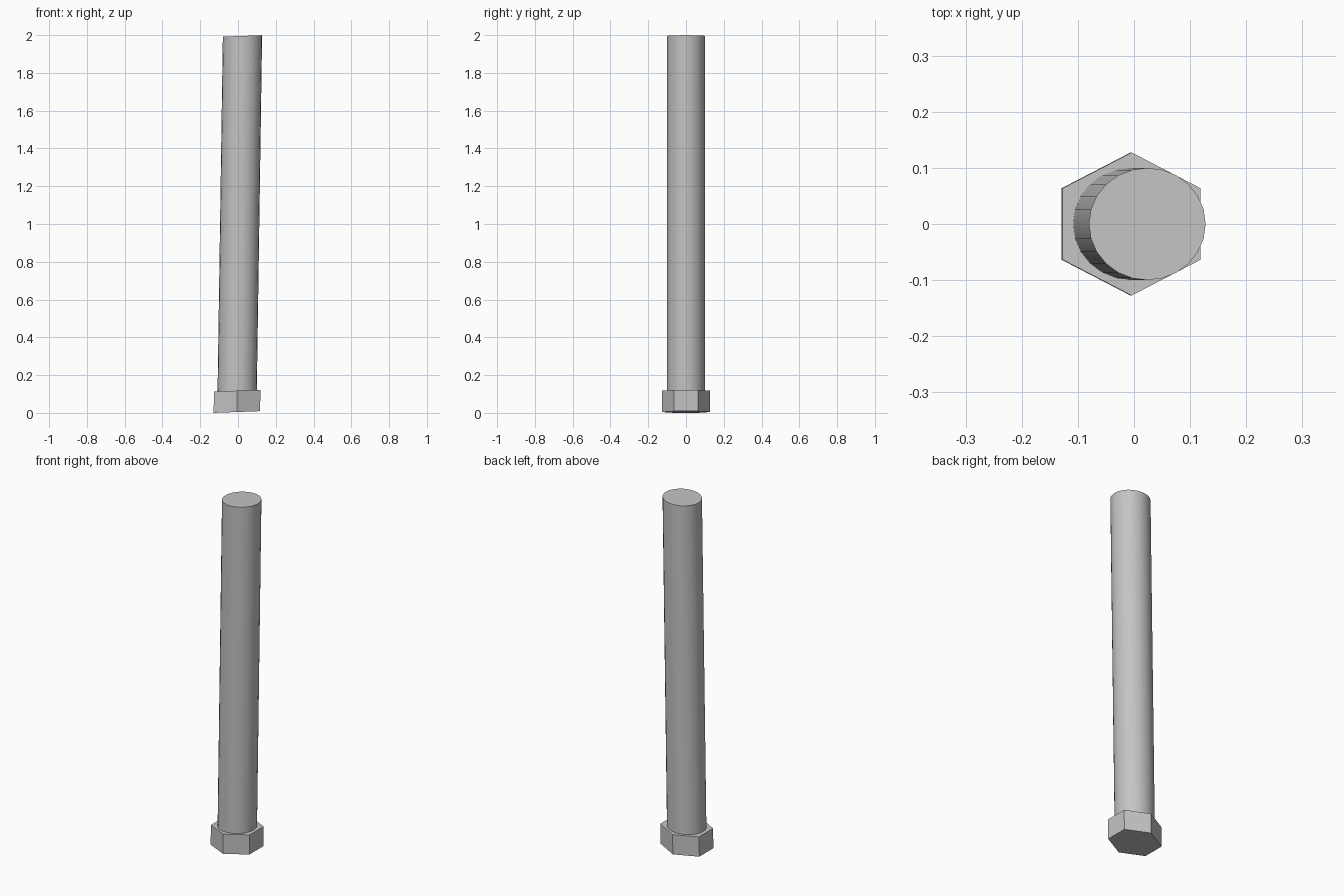
import bpy
import math
from mathutils import Matrix

cube = bpy.data.objects.get("Cube")
if cube:
    bpy.data.objects.remove(cube, do_unlink=True)

# Plain grey metal
steel = bpy.data.materials.new("grey_metal")
steel.use_nodes = True
grey = (0.55, 0.55, 0.55, 1)
steel.diffuse_color = grey
steel.node_tree.nodes["Principled BSDF"].inputs["Base Color"].default_value = grey

# The whole bolt leans slightly, with its end faces sloping up towards +x
LEAN, SLOPE = 0.0149, 0.037
skew = Matrix(((1, 0, LEAN, -0.006),
               (0, 1, 0, 0),
               (SLOPE, 0, 1, 0.0046),
               (0, 0, 0, 1)))


def prism(name, sides, rx, ry, bottom, top, turn=0.0):
    """Upright prism stretched to rx by ry, then skewed with the bolt."""
    bpy.ops.mesh.primitive_cylinder_add(vertices=sides, radius=1, depth=1)
    obj = bpy.context.object
    obj.name = name
    place = (Matrix.Translation((0, 0, (bottom + top) / 2))
             @ Matrix.Diagonal((rx, ry, top - bottom, 1))
             @ Matrix.Rotation(turn, 4, "Z"))
    obj.data.transform(skew @ place)
    obj.data.materials.append(steel)
    return obj


# Hexagonal head with points to front and back
prism("bolt_head", 6, 0.123 / math.cos(math.pi / 6), 0.1275, 0, 0.113)

# Round shaft
shaft = prism("bolt_shaft", 24, 0.104, 0.1, 0.1, 1.991)
bpy.ops.object.shade_smooth_by_angle(angle=math.radians(30))
